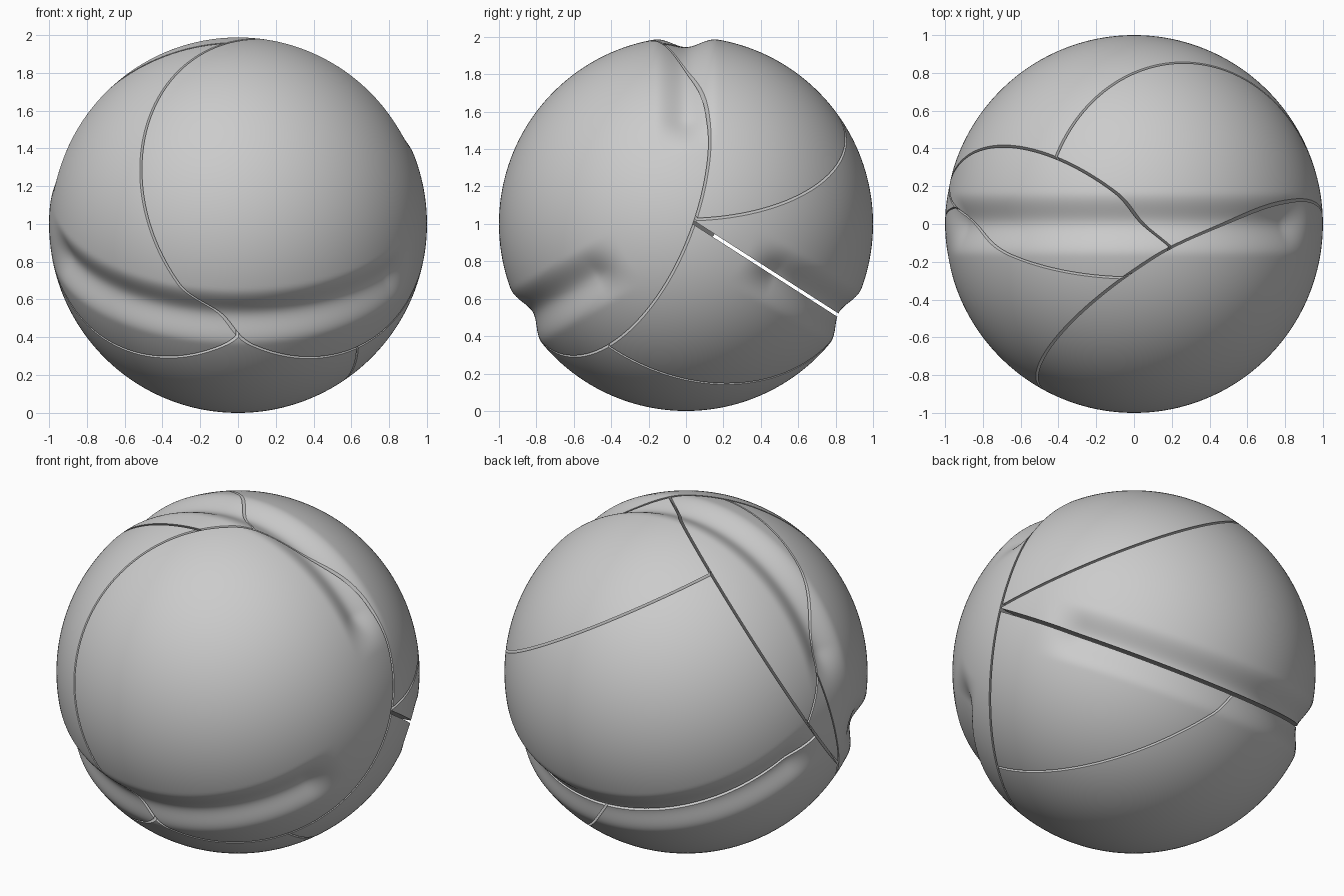
import bpy, bmesh, math
from mathutils import Vector

if "Cube" in bpy.data.objects:
    bpy.data.objects.remove(bpy.data.objects["Cube"])

GAP = 0.006
CENTRE = Vector((0, 0, 1))

# Cutting planes: (normal, distance from the ball centre)
PLANES = {
    "front": ((0.51, -0.81, 0.285), 0.475),
    "left": ((-0.50, -0.816, 0.289), 0.475),
    "lens": ((-0.59, -0.628, 0.507), 0.45),
    "lens_low": ((0.0, 0.876, 0.48), 0.21),
    "top": ((0.50, 0.0, 0.866), 0.52),
    "slit": ((0.0, 0.54, 0.842), 0.028),
    "under": ((0.785, 0.36, 0.50), 0.02),
}

# Each piece lists the planes that bound it: +1 keeps the outer side, -1 the inner.
# The third value is the half gap (0 where two pieces are fused).
REST = [("front", -1, GAP), ("left", -1, GAP), ("lens", -1, GAP)]
PIECES = {
    "front_cap": [("front", 1, GAP)],
    "left_cap": [("front", -1, GAP), ("left", 1, GAP), ("lens_low", -1, GAP)],
    "left_edge": [("front", -1, GAP), ("left", -1, 0), ("lens", 1, GAP), ("lens_low", -1, GAP)],
    "lens_piece": [("front", -1, GAP), ("lens", 1, GAP), ("lens_low", 1, GAP)],
    "top_back_piece": REST + [("top", 1, GAP)],
    "back_piece": REST + [("top", -1, GAP), ("slit", 1, 0.009)],
    "right_under_piece": REST + [("slit", -1, 0.009), ("under", 1, GAP)],
    "bottom_piece": REST + [("slit", -1, 0.009), ("under", -1, GAP)],
}


def smooth(t):
    t = max(0.0, min(1.0, t))
    return t * t * (3 - 2 * t)


# Ball with three finger grooves running along x, 120 degrees apart
ball = bmesh.new()
bmesh.ops.create_icosphere(ball, subdivisions=7, radius=1.0)
dirs = [(math.cos(math.radians(a)), math.sin(math.radians(a))) for a in (90, 210, 330)]
for v in ball.verts:
    x, y, z = v.co
    dent = 0.0
    for c, s in dirs:
        if y * c + z * s > 0:
            across = abs(y * s - z * c)
            dent = max(dent, smooth(1 - across / 0.17))
    fade = smooth((0.93 - x) / 0.12) * smooth((x + 1.0) / 0.08)
    v.co *= 1 - 0.055 * dent * fade


def cut(bm, plane, side, gap):
    n, d = PLANES[plane]
    n = Vector(n).normalized()
    res = bmesh.ops.bisect_plane(
        bm, geom=bm.verts[:] + bm.edges[:] + bm.faces[:], dist=1e-6,
        plane_co=n * (d + side * gap), plane_no=n,
        clear_inner=side > 0, clear_outer=side < 0)
    rim = [e for e in res["geom_cut"]
           if isinstance(e, bmesh.types.BMEdge) and e.is_valid and len(e.link_faces) == 1]
    if rim:
        bmesh.ops.edgeloop_fill(bm, edges=rim)


# Pieces of the ball, each cut with flat inner faces
for name, cuts in PIECES.items():
    bm = ball.copy()
    for plane, side, gap in cuts:
        cut(bm, plane, side, gap)
    bmesh.ops.recalc_face_normals(bm, faces=bm.faces[:])
    bmesh.ops.translate(bm, verts=bm.verts[:], vec=CENTRE)
    mesh = bpy.data.meshes.new(name)
    bm.to_mesh(mesh)
    bm.free()
    ob = bpy.data.objects.new(name, mesh)
    bpy.context.collection.objects.link(ob)
    bpy.ops.object.select_all(action="DESELECT")
    ob.select_set(True)
    bpy.context.view_layer.objects.active = ob
    bpy.ops.object.shade_smooth_by_angle(angle=math.radians(30))
ball.free()
